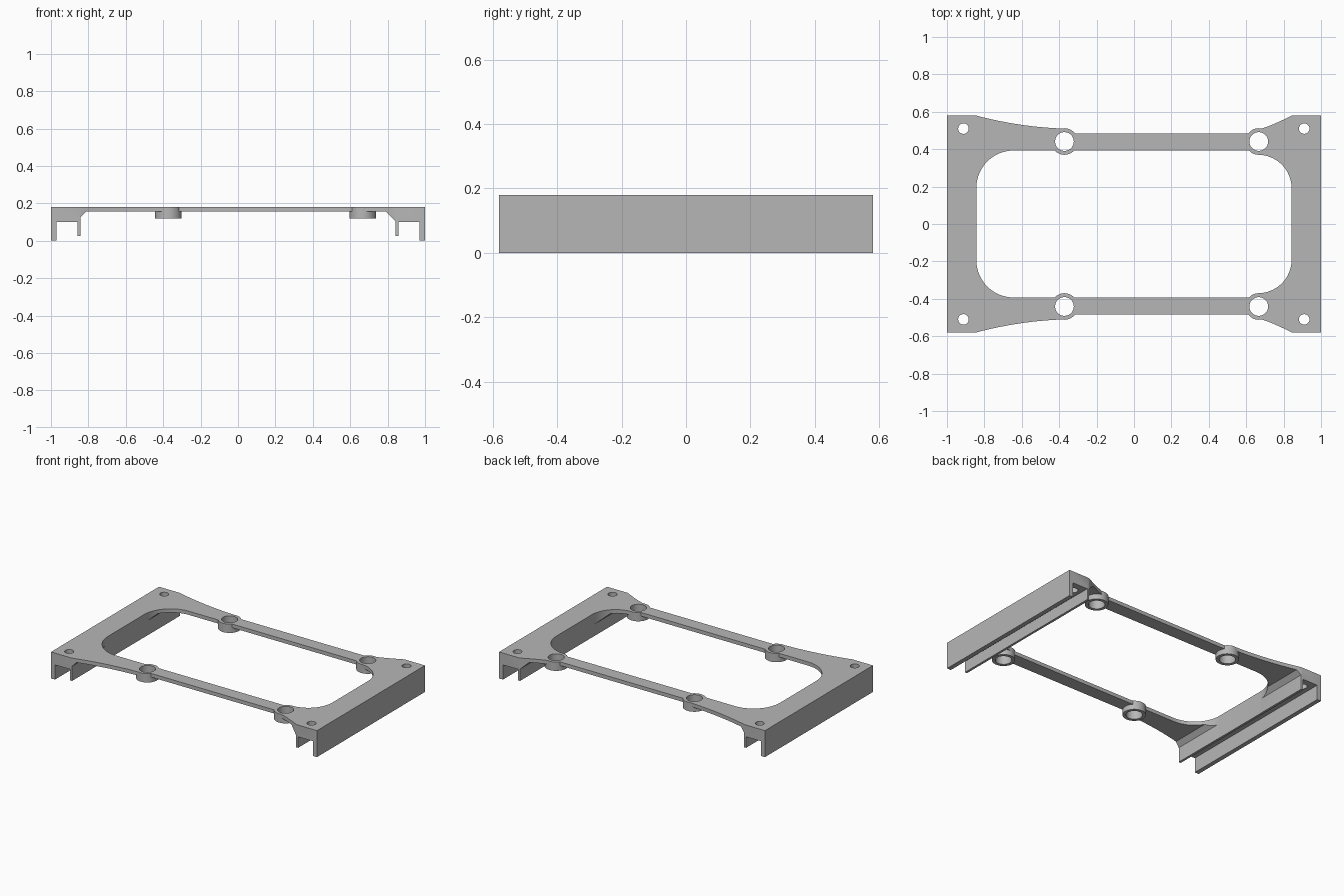
import bpy, bmesh, math
from mathutils import Vector

default = bpy.data.objects.get("Cube")
if default:
    bpy.data.objects.remove(default)

grey = bpy.data.materials.new("plain grey")
grey.use_nodes = True
GREY = (0.47, 0.47, 0.47, 1)
grey.diffuse_color = GREY
grey.node_tree.nodes["Principled BSDF"].inputs["Base Color"].default_value = GREY

TOP, HALF_DEPTH = 0.18, 0.58


def prism(name, points, axis, low, high):
    """Extrude a closed outline along the y or z axis."""
    bm = bmesh.new()
    place = (lambda a, b: (a, low, b)) if axis == "y" else (lambda a, b: (a, b, low))
    face = bm.faces.new([bm.verts.new(place(a, b)) for a, b in points])
    side = bmesh.ops.extrude_face_region(bm, geom=[face])
    moved = [v for v in side["geom"] if isinstance(v, bmesh.types.BMVert)]
    step = Vector((0, high - low, 0)) if axis == "y" else Vector((0, 0, high - low))
    bmesh.ops.translate(bm, verts=moved, vec=step)
    bmesh.ops.recalc_face_normals(bm, faces=bm.faces)
    mesh = bpy.data.meshes.new(name)
    bm.to_mesh(mesh)
    bm.free()
    mesh.materials.append(grey)
    obj = bpy.data.objects.new(name, mesh)
    bpy.context.collection.objects.link(obj)
    return obj


def arc(cx, cy, r, start, end, steps=16):
    angles = [math.radians(start + (end - start) * i / steps) for i in range(steps + 1)]
    return [(cx + r * math.cos(a), cy + r * math.sin(a)) for a in angles]


def circle(cx, cy, r):
    return arc(cx, cy, r, 0, 360, 48)[:-1]


def bezier(a, b, c, steps=14):
    a, b, c = Vector(a), Vector(b), Vector(c)
    ts = [i / steps for i in range(steps + 1)]
    return [tuple(a * (1 - t) ** 2 + b * 2 * t * (1 - t) + c * t * t) for t in ts]


def mirrored(half):
    """Close an outline by mirroring its back half to the front."""
    return half + [(x, -y) for x, y in reversed(half)]


def combine(obj, tool, operation):
    mod = obj.modifiers.new("combine", "BOOLEAN")
    mod.operation, mod.solver, mod.object = operation, "EXACT", tool
    bpy.context.view_layer.objects.active = obj
    bpy.ops.object.modifier_apply(modifier=mod.name)
    bpy.data.objects.remove(tool)


# Cross-section: thin deck with a downward channel at each end
section = [(-1, TOP), (-1, 0), (-0.97, 0), (-0.97, 0.1), (-0.858, 0.1),
           (-0.858, 0.025), (-0.842, 0.025), (-0.842, 0.125), (-0.813, 0.155),
           (0.79, 0.155), (0.842, 0.105), (0.842, 0.025), (0.858, 0.025),
           (0.858, 0.1), (0.97, 0.1), (0.97, 0), (1, 0), (1, TOP)]
frame = prism("mounting_frame", section, "y", -HALF_DEPTH, HALF_DEPTH)

# Outer plan: wide ends flowing into slim side bars
outer = ([(-1.1, 0.6), (-1.1, HALF_DEPTH + 0.02), (-0.845, HALF_DEPTH + 0.02)][1:]
         + bezier((-0.845, HALF_DEPTH), (-0.62, 0.52), (-0.38, 0.51))
         + [(-0.372, 0.483), (0.665, 0.483)]
         + bezier((0.675, 0.508), (0.73, 0.523), (0.845, HALF_DEPTH))
         + [(0.845, HALF_DEPTH + 0.02), (1.1, HALF_DEPTH + 0.02)])
combine(frame, prism("outer_plan", mirrored(outer), "z", -0.1, 0.3), "INTERSECT")

# Central opening with rounded corners
opening = (arc(-0.643, 0.193, 0.2, 180, 90)
           + [(0.645, 0.393)]
           + arc(0.663, 0.19, 0.18, 90, 0))
combine(frame, prism("opening", mirrored(opening), "z", -0.1, 0.3), "DIFFERENCE")

# Round bosses on the side bars, bored through, and screw holes in the ends
for side in (-1, 1):
    for x in (-0.372, 0.667):
        y = side * 0.441
        combine(frame, prism("boss", circle(x, y, 0.071), "z", 0.12, TOP), "UNION")
        combine(frame, prism("bore", circle(x, y, 0.05), "z", 0.05, 0.3), "DIFFERENCE")
    for x in (-0.912, 0.91):
        hole = prism("screw_hole", circle(x, side * 0.51, 0.028), "z", 0.05, 0.3)
        combine(frame, hole, "DIFFERENCE")

bpy.ops.object.select_all(action="DESELECT")
frame.select_set(True)
bpy.context.view_layer.objects.active = frame
bpy.ops.object.shade_smooth_by_angle(angle=math.radians(30))
